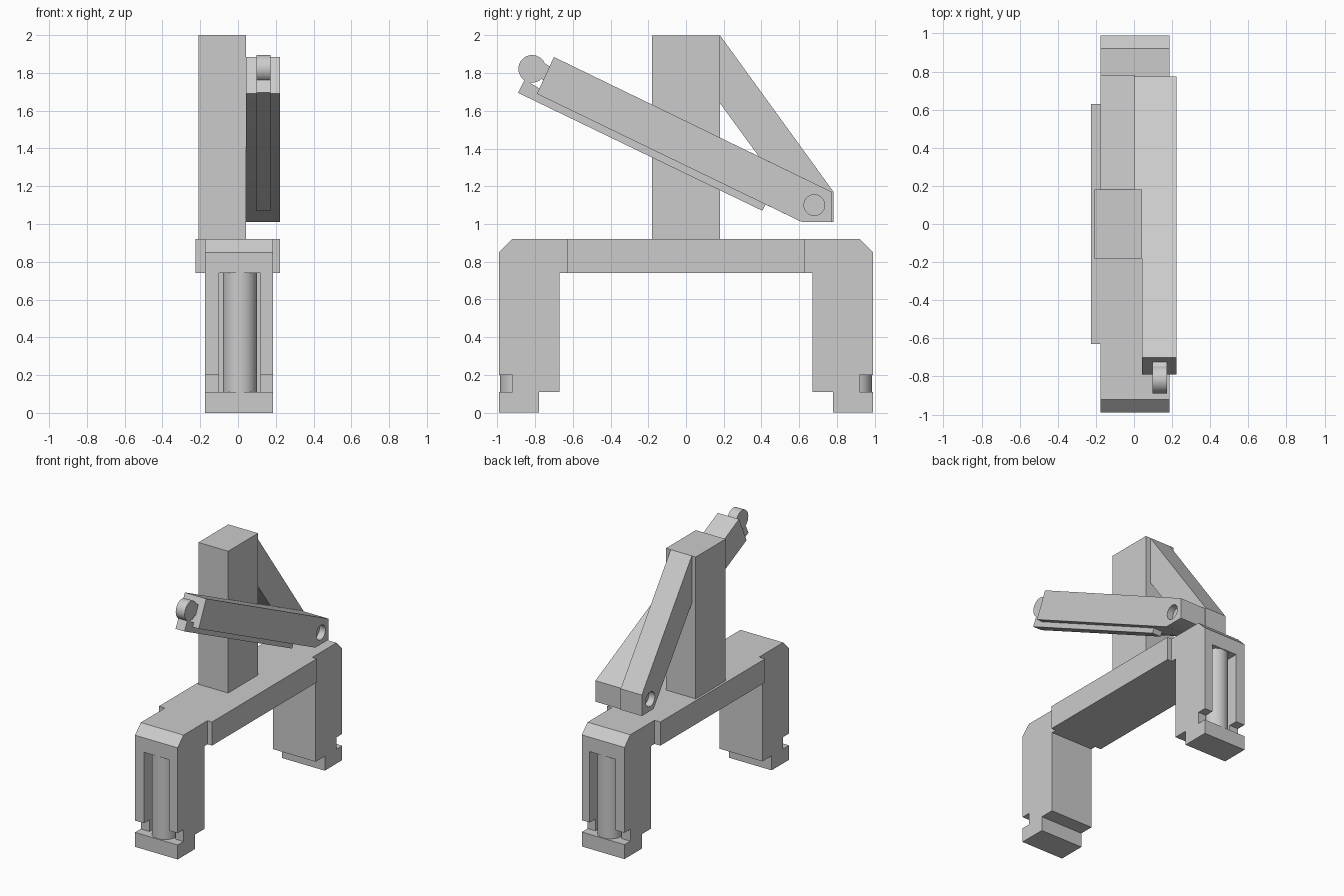
import bpy, bmesh, math
from mathutils import Matrix

cube = bpy.data.objects.get("Cube")
if cube:
    bpy.data.objects.remove(cube, do_unlink=True)

grey = bpy.data.materials.new("light grey")
grey.use_nodes = True
grey.diffuse_color = (0.6, 0.6, 0.6, 1)
grey.node_tree.nodes["Principled BSDF"].inputs["Base Color"].default_value = (0.6, 0.6, 0.6, 1)


def finish(name, bm):
    bmesh.ops.recalc_face_normals(bm, faces=bm.faces)
    mesh = bpy.data.meshes.new(name)
    bm.to_mesh(mesh)
    bm.free()
    mesh.materials.append(grey)
    obj = bpy.data.objects.new(name, mesh)
    bpy.context.collection.objects.link(obj)
    return obj


def prism(name, profile, x0, x1):
    """Extrude a side profile of (y, z) points from x0 to x1."""
    bm = bmesh.new()
    face = bm.faces.new([bm.verts.new((x0, y, z)) for y, z in profile])
    new = bmesh.ops.extrude_face_region(bm, geom=[face])["geom"]
    verts = [v for v in new if isinstance(v, bmesh.types.BMVert)]
    bmesh.ops.translate(bm, verts=verts, vec=(x1 - x0, 0, 0))
    return finish(name, bm)


def box(name, x0, x1, y0, y1, z0, z1):
    return prism(name, [(y0, z0), (y1, z0), (y1, z1), (y0, z1)], x0, x1)


def cylinder(name, radius, depth, centre, axis):
    bm = bmesh.new()
    turn = Matrix.Rotation(math.pi / 2, 4, "Y") if axis == "X" else Matrix()
    bmesh.ops.create_cone(bm, cap_ends=True, segments=40, radius1=radius, radius2=radius,
                          depth=depth, matrix=Matrix.Translation(centre) @ turn)
    return finish(name, bm)


def select(obj):
    bpy.ops.object.select_all(action="DESELECT")
    obj.select_set(True)
    bpy.context.view_layer.objects.active = obj


def smooth(obj):
    select(obj)
    bpy.ops.object.shade_smooth_by_angle(angle=math.radians(30))


def cut(target, cutter):
    cutter.hide_render = True
    mod = target.modifiers.new("cut", "BOOLEAN")
    mod.operation = "DIFFERENCE"
    mod.solver = "EXACT"
    mod.object = cutter
    select(target)
    bpy.ops.object.modifier_apply(modifier=mod.name)
    bpy.data.objects.remove(cutter, do_unlink=True)


# Arched base: two stepped legs with chamfered shoulders
half = [(0.67, 0.74), (0.67, 0.11), (0.78, 0.11), (0.78, 0), (0.99, 0), (0.99, 0.85), (0.92, 0.92)]
base = prism("base_frame", half + [(-y, z) for y, z in reversed(half)], -0.175, 0.185)
box("base_beam", -0.225, 0.223, -0.63, 0.63, 0.74, 0.92)

# Leg slots, side notches and rollers
for side, label in ((-1, "front"), (1, "back")):
    y_out = side * 1.1
    for x0, x1, depth, top in ((-0.1, 0.118, 0.80, 0.74), (-0.4, 0.4, 0.92, 0.2)):
        y0, y1 = sorted((side * depth, y_out))
        cut(base, box("leg_cutter", x0, x1, y0, y1, 0.11, top))
    smooth(cylinder(label + "_roller", 0.09, 0.64, (0.01, side * 0.895, 0.425), "Z"))

# Upright post and its diagonal brace
box("post", -0.208, 0.043, -0.18, 0.18, 0.92, 2.0)
brace = prism("brace", [(0.18, 2.0), (0.782, 1.17), (0.782, 1.01), (0.64, 1.01), (0.18, 1.64)],
              -0.175, 0.003)

# Tilted arm, wider behind the post where it meets the brace
arm = prism("arm", [(-0.70, 1.885), (0.773, 1.17), (0.773, 1.01), (0.615, 1.01), (-0.79, 1.69)],
            0.043, 0.222)
prism("arm_spacer", [(0.18, 1.458), (0.773, 1.17), (0.773, 1.01), (0.615, 1.01), (0.18, 1.22)],
      0.003, 0.043)

# Pivot holes on both outer sides
for part, x in ((arm, 0.222), (brace, -0.175)):
    cut(part, cylinder("pivot_cutter", 0.055, 0.1, (x, 0.68, 1.1), "X"))
    smooth(part)

# Slat under the arm with a rounded hook at its raised end
prism("arm_slat", [(-0.89, 1.695), (0.405, 1.07), (0.43, 1.12), (-0.78, 1.72), (-0.855, 1.765)],
      0.097, 0.172)
prism("hook_neck", [(-0.83, 1.80), (-0.73, 1.75), (-0.70, 1.82), (-0.76, 1.86)], 0.097, 0.172)
smooth(cylinder("hook_disc", 0.073, 0.075, (0.1345, -0.815, 1.822), "X"))
